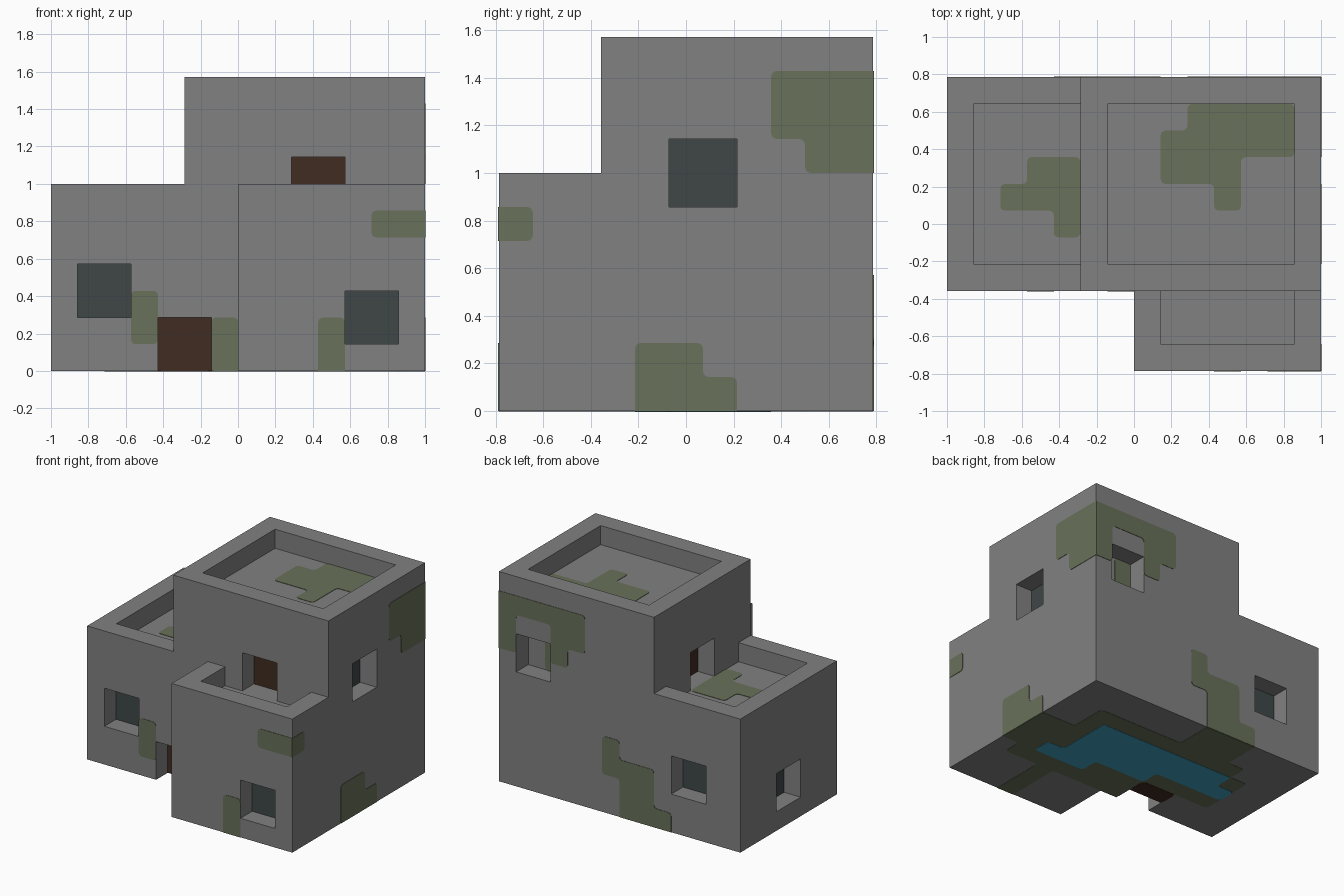
import bpy
import bmesh
from mathutils import Vector

CELL = 1 / 7
ORIGIN = Vector((7, 5.5, 0))   # cell coordinates of the model centre

cube = bpy.data.objects.get("Cube")
if cube:
    bpy.data.objects.remove(cube, do_unlink=True)


def material(name, r, g, b):
    mat = bpy.data.materials.new(name)
    mat.use_nodes = True
    mat.diffuse_color = (r, g, b, 1)
    mat.node_tree.nodes["Principled BSDF"].inputs["Base Color"].default_value = (r, g, b, 1)
    return mat


stone = material("grey stone", 0.22, 0.22, 0.22)
moss = material("green moss", 0.14, 0.165, 0.10)
glass = material("dark glass", 0.05, 0.062, 0.062)
wood = material("brown wood", 0.05, 0.025, 0.015)
water = material("blue water", 0.05, 0.36, 0.55)


def finish(name, bm, mat):
    bmesh.ops.recalc_face_normals(bm, faces=bm.faces)
    mesh = bpy.data.meshes.new(name)
    bm.to_mesh(mesh)
    bm.free()
    mesh.materials.append(mat)
    obj = bpy.data.objects.new(name, mesh)
    bpy.context.collection.objects.link(obj)
    return obj


def box(name, low, high, mat=stone):
    """Box between two corners given in cells."""
    low, high = Vector(low), Vector(high)
    bm = bmesh.new()
    bmesh.ops.create_cube(bm, size=1)
    for v in bm.verts:
        v.co = ((low + high) / 2 + v.co * (high - low) - ORIGIN) * CELL
    return finish(name, bm, mat)


def combine(target, tool, operation):
    """Apply a boolean with the tool, then discard the tool."""
    mod = target.modifiers.new("cut", "BOOLEAN")
    mod.operation, mod.solver, mod.object = operation, "EXACT", tool
    bpy.context.view_layer.update()
    evaluated = target.evaluated_get(bpy.context.evaluated_depsgraph_get())
    mesh = bpy.data.meshes.new_from_object(evaluated)
    target.modifiers.remove(mod)
    target.data = mesh
    bpy.data.objects.remove(tool, do_unlink=True)


def place(axis, level, u, v):
    """Point on a plane across the given axis."""
    point = [u, v]
    point.insert(axis, level)
    return Vector(point)


def patch(name, axis, sign, level, outline, mat=moss, thick=0.003):
    """Thin plate with rounded free corners, square where it meets an outer edge."""
    bm = bmesh.new()
    verts, free = [], []
    for u, v in outline:
        point = place(axis, level, u, v)
        vert = bm.verts.new((point - ORIGIN) * CELL)
        verts.append(vert)
        limits = ((0, 14), (0, 11), (0,))
        if not any(point[i] in limits[i] for i in range(3) if i != axis):
            free.append(vert)
    bm.faces.new(verts)
    if free:
        bmesh.ops.bevel(bm, geom=free, offset=0.025, segments=3, profile=0.5, affect="VERTICES")
    grown = bmesh.ops.extrude_face_region(bm, geom=list(bm.faces))["geom"]
    shift = place(axis, sign * thick, 0, 0)
    bmesh.ops.translate(bm, vec=shift, verts=[g for g in grown if isinstance(g, bmesh.types.BMVert)])
    return finish(name, bm, mat)


def rectangle(u0, v0, u1, v1):
    return [(u0, v0), (u1, v0), (u1, v1), (u0, v1)]


# Main masses
house = box("house_walls", (0, 3, 0), (14, 11, 7))
combine(house, box("tower", (5, 3, 0), (14, 11, 11)), "UNION")
combine(house, box("front_block", (7, 0, 0), (14, 4, 7)), "UNION")

# Sunken roofs with parapets
for low, high in (((6, 4, 10), (13, 10, 12)),
                  ((1, 4, 6), (5, 10, 8)),
                  ((8, 1, 6), (13, 3, 8))):
    combine(house, box("roof_cutter", low, high), "DIFFERENCE")

# Recessed windows and doors: name, axis, outward sign, wall, start, sill, pane
X, Y, Z = 0, 1, 2
openings = [
    ("front_right_window", Y, -1, 3, 1, 2, glass),
    ("front_left_window", Y, -1, 0, 11, 1, glass),
    ("back_low_window", Y, 1, 11, 2, 2, glass),
    ("back_high_niche", Y, 1, 11, 11, 6, None),
    ("left_side_window", X, 1, 14, 5, 6, glass),
    ("right_side_window", X, -1, 0, 6, 1, glass),
    ("front_door", Y, -1, 3, 4, 0, wood),
    ("terrace_door", Y, -1, 3, 9, 6, wood),
    ("roof_door", X, -1, 5, 6, 6, wood),
]
for name, axis, sign, wall, start, sill, pane in openings:
    back, out = wall - sign, wall + sign / 2
    bottom = sill if sill else -1
    low = place(axis, min(back, out), start, bottom)
    high = place(axis, max(back, out), start + 2, sill + 2)
    combine(house, box("opening_cutter", low, high), "DIFFERENCE")
    if pane:
        face = back + sign * 0.04
        box(name, place(axis, min(back, face), start, sill),
            place(axis, max(back, face), start + 2, sill + 2), pane)

# Clean flat walls after cutting
bm = bmesh.new()
bm.from_mesh(house.data)
bmesh.ops.remove_doubles(bm, verts=bm.verts, dist=0.0001)
bmesh.ops.dissolve_limit(bm, angle_limit=0.01, verts=bm.verts, edges=bm.edges)
bm.to_mesh(house.data)
bm.free()

# Moss on the front walls
patch("front_moss_window", Y, -1, 3, rectangle(3, 1, 4, 3))
patch("front_moss_door", Y, -1, 3, rectangle(6, 0, 7, 2))
patch("block_moss_high", Y, -1, 0, rectangle(12, 5, 14, 6))
patch("block_moss_low", Y, -1, 0, rectangle(10, 0, 11, 2))

# Moss on the left side
patch("side_moss_band", X, 1, 14, rectangle(0, 5, 1, 6))
patch("side_moss_low", X, 1, 14, [(4, 0), (7, 0), (7, 1), (6, 1), (6, 2), (4, 2)])
patch("side_moss_high", X, 1, 14, [(8, 10), (11, 10), (11, 7), (9, 7), (9, 8), (8, 8)])

# Moss on the back
patch("back_moss_high", Y, 1, 11, [(9, 10), (14, 10), (14, 7), (13, 7), (13, 9),
                                   (11, 9), (11, 7), (10, 7), (10, 8), (9, 8)])
patch("back_moss_low", Y, 1, 11, [(7, 4), (8, 4), (8, 2), (7, 2), (7, 0),
                                  (4, 0), (4, 1), (5, 1), (5, 3), (7, 3)])
patch("niche_moss", Y, 1, 10, rectangle(11, 6, 12, 8))

# Moss on the roofs
patch("tower_roof_moss", Z, 1, 10, [(9, 10), (13, 10), (13, 8), (11, 8), (11, 6),
                                    (10, 6), (10, 7), (8, 7), (8, 9), (9, 9)])
patch("low_roof_moss", Z, 1, 6, [(3, 8), (5, 8), (5, 5), (4, 5), (4, 6), (2, 6), (2, 7), (3, 7)])


# Underside, measured from the back left corner
def underside(name, outline, mat, thick):
    patch(name, Z, -1, 0, [(14 - a, 11 - b) for a, b in outline], mat, thick)


underside("underside_moss", [(0, 4), (2, 4), (2, 2), (7, 2), (7, 0), (10, 0), (10, 2),
                             (11, 2), (11, 3), (12, 3), (12, 6), (8, 6), (8, 8), (4, 8),
                             (4, 11), (3, 11), (3, 8), (1, 8), (1, 7), (0, 7)], moss, 0.002)
underside("underside_water", [(3, 3), (11, 3), (11, 4), (12, 4), (12, 5), (8, 5), (8, 6),
                              (5, 6), (5, 7), (2, 7), (2, 6), (3, 6)], water, 0.004)
underside("front_door_base", rectangle(8, 6, 10, 7), wood, 0.004)
